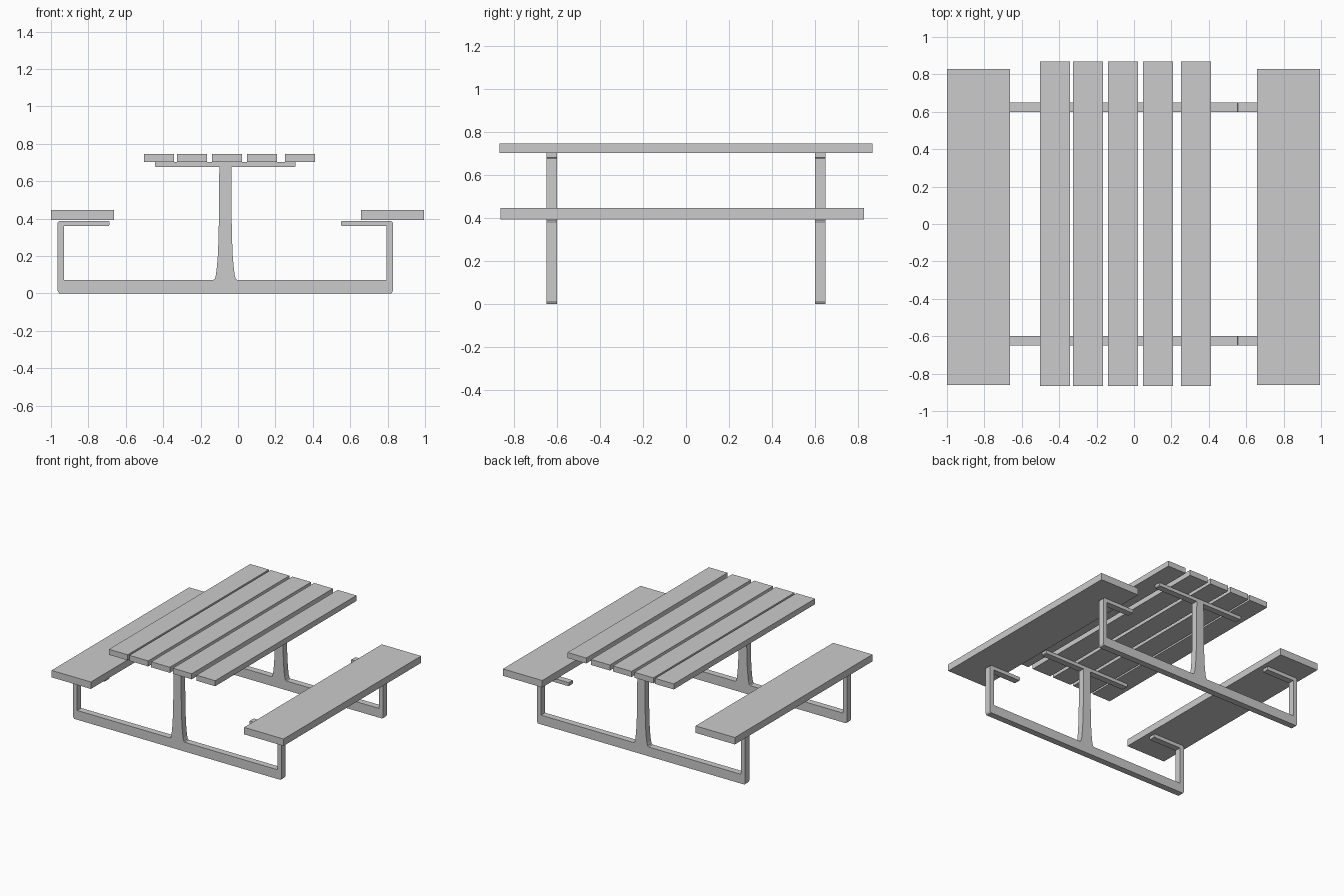
import bpy
import bmesh

if "Cube" in bpy.data.objects:
    bpy.data.objects.remove(bpy.data.objects["Cube"])

FRAME_X = -0.068  # frame's own symmetry axis, slightly left of centre


def make_object(name, bm):
    bmesh.ops.recalc_face_normals(bm, faces=bm.faces)
    mesh = bpy.data.meshes.new(name)
    bm.to_mesh(mesh)
    bm.free()
    obj = bpy.data.objects.new(name, mesh)
    bpy.context.collection.objects.link(obj)
    return obj


def extrude_profile(name, points, y0, y1):
    """Extrude an x-z outline from y0 to y1."""
    bm = bmesh.new()
    face = bm.faces.new([bm.verts.new((x, y0, z)) for x, z in points])
    geom = bmesh.ops.extrude_face_region(bm, geom=[face])["geom"]
    verts = [g for g in geom if isinstance(g, bmesh.types.BMVert)]
    bmesh.ops.translate(bm, verts=verts, vec=(0, y1 - y0, 0))
    return make_object(name, bm)


def board(name, x0, x1, y0, y1, z0, z1):
    return extrude_profile(name, [(x0, z0), (x1, z0), (x1, z1), (x0, z1)], y0, y1)


# Table top planks
for i, (x0, x1) in enumerate([(-0.503, -0.342), (-0.327, -0.165), (-0.14, 0.021),
                              (0.047, 0.209), (0.25, 0.411)]):
    board(f"table_plank_{i + 1}", x0, x1, -0.867, 0.868, 0.702, 0.745)

# Bench seats
board("seat_left", -1.0, -0.662, -0.862, 0.828, 0.392, 0.446)
board("seat_right", 0.657, 0.995, -0.862, 0.828, 0.392, 0.446)

# Half outline of the steel frame: foot bar, seat bracket, flared post, top bar
half = [
    (0.888, 0.0), (0.896, 0.014), (0.896, 0.38), (0.888, 0.388),
    (0.624, 0.388), (0.620, 0.384), (0.620, 0.366), (0.624, 0.360),
    (0.861, 0.360), (0.861, 0.072), (0.064, 0.072), (0.056, 0.078),
    (0.050, 0.10), (0.045, 0.14), (0.040, 0.20), (0.037, 0.27),
    (0.034, 0.40), (0.032, 0.676), (0.371, 0.676), (0.376, 0.681), (0.376, 0.703),
]
outline = [(FRAME_X + x, z) for x, z in half]
outline += [(FRAME_X - x, z) for x, z in reversed(half)]

# Front and back frames
for name, y in (("front_frame", -0.624), ("back_frame", 0.624)):
    extrude_profile(name, outline, y - 0.025, y + 0.025)
